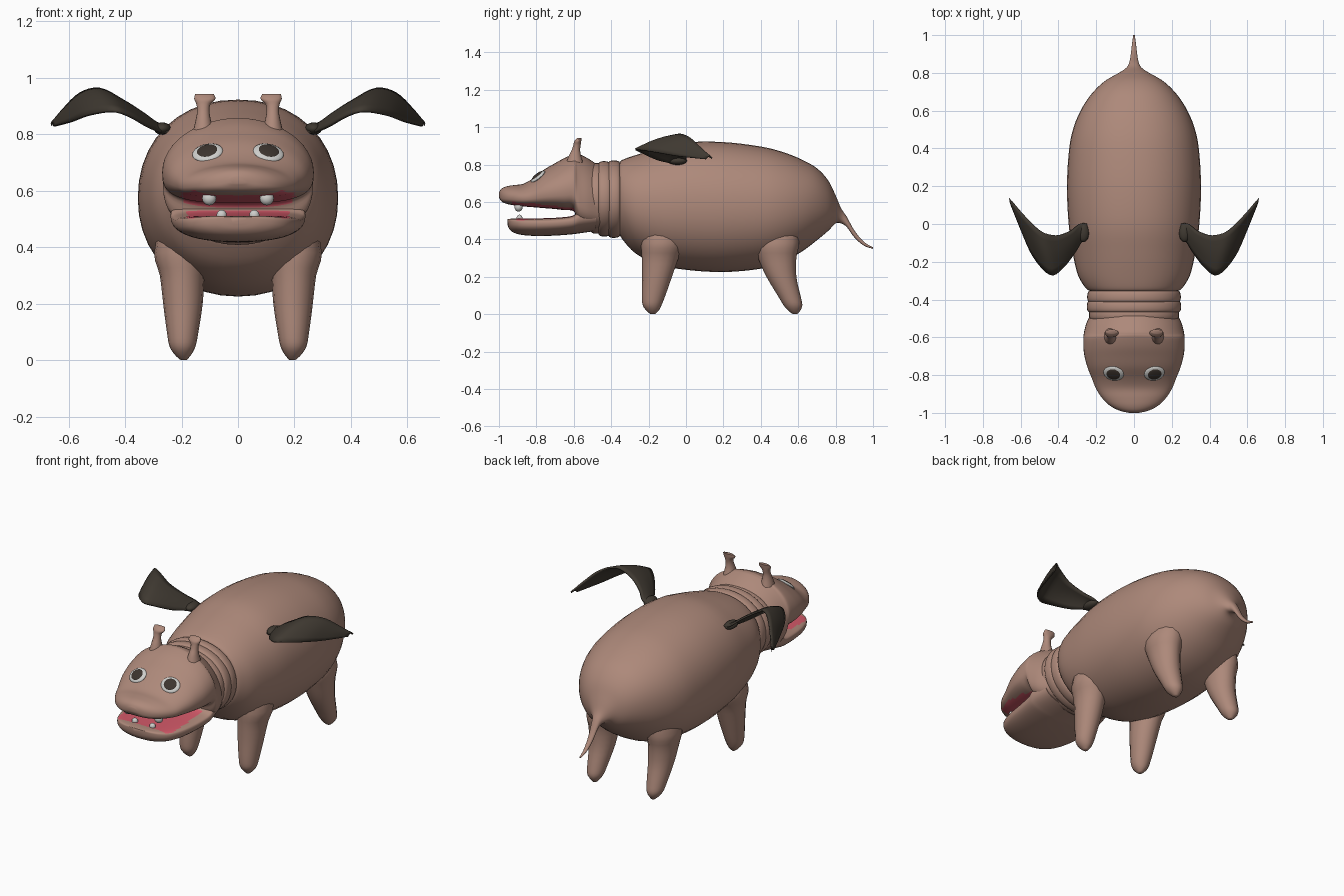
import bpy, bmesh, math
from mathutils import Vector, Matrix
from mathutils.bvhtree import BVHTree


def material(name, rgb):
    m = bpy.data.materials.new(name)
    m.diffuse_color = (*rgb, 1)
    return m


SKIN = material("brown_skin", (0.42, 0.25, 0.195))
WING = material("dark_wing", (0.05, 0.041, 0.031))
PINK = material("mouth_pink", (0.65, 0.10, 0.14))
WHITE = material("off_white", (0.62, 0.62, 0.60))
PUPIL = material("dark_pupil", (0.045, 0.034, 0.027))


def spline(pts, steps):
    """Smooth curve through rows of numbers."""
    out, n = [], len(pts)
    for i in range(n - 1):
        a, b, c, d = (pts[max(0, min(n - 1, i + k))] for k in (-1, 0, 1, 2))
        for s in range(steps):
            t = s / steps
            out.append([0.5 * (2 * q + (r - p) * t + (2 * p - 5 * q + 4 * r - u) * t * t
                               + (3 * q - p - 3 * r + u) * t ** 3)
                        for p, q, r, u in zip(a, b, c, d)])
    out.append(list(pts[-1]))
    return out


def finish(name, bm, mats, mirror=False, rule=None, angle=50, thick=0):
    bmesh.ops.recalc_face_normals(bm, faces=bm.faces[:])
    bm.normal_update()
    for f in bm.faces:
        if rule and rule(f.calc_center_median(), f.normal):
            f.material_index = 1
    me = bpy.data.meshes.new(name)
    bm.to_mesh(me)
    bm.free()
    for m in mats:
        me.materials.append(m)
    ob = bpy.data.objects.new(name, me)
    bpy.context.collection.objects.link(ob)
    bpy.ops.object.select_all(action='DESELECT')
    ob.select_set(True)
    bpy.context.view_layer.objects.active = ob
    bpy.ops.object.shade_smooth_by_angle(angle=math.radians(angle))
    if thick:
        mod = ob.modifiers.new("thickness", 'SOLIDIFY')
        mod.thickness, mod.offset = thick, 0
    if mirror:
        ob.modifiers.new("mirror", 'MIRROR').use_clip = False
    return ob


def loft(name, rows, axis='y', mats=(SKIN,), mirror=False, rule=None,
         bias=0.5, up=2.0, low=2.0, sides=32, steps=4):
    """Skin rounded sections: (t, a0, a1, b0, b1) along y (a=x, b=z) or z (a=x, b=y)."""
    bm = bmesh.new()
    rings = []
    for t, a0, a1, b0, b1 in spline(rows, steps):
        mid, half, w = (a0 + a1) / 2, (a1 - a0) / 2, b0 + (b1 - b0) * bias
        ring = []
        for k in range(sides):
            c, s = (f(2 * math.pi * k / sides) for f in (math.cos, math.sin))
            e = 2 / (up if s > 0 else low)
            a = mid + half * math.copysign(abs(c) ** e, c)
            b = w + (b1 - w if s > 0 else w - b0) * math.copysign(abs(s) ** e, s)
            ring.append(bm.verts.new((a, t, b) if axis == 'y' else (a, b, t)))
        rings.append(ring)
    for r, q in zip(rings, rings[1:]):
        for k in range(sides):
            j = (k + 1) % sides
            bm.faces.new((r[k], r[j], q[j], q[k]))
    bm.faces.new(rings[0])
    bm.faces.new(rings[-1])
    return finish(name, bm, mats, mirror, rule)


def sym(rows):
    """(y, half width, z low, z high) to full sections."""
    return [(y, -w, w, lo, hi) for y, w, lo, hi in rows]


def ellipsoid(name, mat, matrix, size, mirror=True):
    bm = bmesh.new()
    bmesh.ops.create_uvsphere(bm, u_segments=24, v_segments=12, radius=1,
                              matrix=matrix @ Matrix.Diagonal((*size, 1)))
    return finish(name, bm, (mat,), mirror)


# Barrel body running into the tail
loft("body_and_tail", sym([
    (-0.355, 0.23, 0.43, 0.81), (-0.34, 0.255, 0.40, 0.825), (-0.27, 0.297, 0.325, 0.85),
    (-0.15, 0.325, 0.265, 0.885), (0, 0.346, 0.237, 0.918), (0.2, 0.355, 0.225, 0.92),
    (0.4, 0.343, 0.243, 0.896), (0.52, 0.317, 0.28, 0.866), (0.62, 0.272, 0.335, 0.826),
    (0.70, 0.215, 0.395, 0.78), (0.76, 0.15, 0.445, 0.715), (0.80, 0.08, 0.485, 0.635),
    (0.83, 0.038, 0.485, 0.565), (0.86, 0.024, 0.465, 0.52), (0.90, 0.017, 0.41, 0.448),
    (0.95, 0.011, 0.367, 0.388), (1.0, 0.004, 0.349, 0.357)]), up=2.15, low=2.1, sides=40)

# Neck folds
for name, y, w, lo, hi in (("neck_fold_rear", -0.385, 0.248, 0.408, 0.822),
                           ("neck_fold_middle", -0.437, 0.25, 0.415, 0.818),
                           ("neck_fold_front", -0.478, 0.238, 0.43, 0.808)):
    loft(name, sym([(y + d, w - g, lo + g, hi - g) for d, g in
                    ((0.036, 0.03), (0.028, 0.007), (0, 0), (-0.026, 0.006), (-0.034, 0.03))]),
         up=2.1, low=2.1, sides=40)

# Skull with upper muzzle; the palate and back of the mouth are pink
skull = loft("skull", sym([
    (-0.46, 0.22, 0.45, 0.79), (-0.52, 0.25, 0.455, 0.83), (-0.565, 0.263, 0.47, 0.853),
    (-0.583, 0.266, 0.50, 0.857), (-0.60, 0.268, 0.55, 0.855), (-0.65, 0.268, 0.556, 0.835),
    (-0.70, 0.262, 0.562, 0.807), (-0.76, 0.246, 0.567, 0.772), (-0.82, 0.222, 0.572, 0.725),
    (-0.87, 0.202, 0.576, 0.697), (-0.92, 0.17, 0.582, 0.69), (-0.96, 0.13, 0.59, 0.683),
    (-0.987, 0.08, 0.603, 0.67), (-1.0, 0.025, 0.625, 0.65)]),
    mats=(SKIN, PINK), bias=0.38, low=3, sides=48,
    rule=lambda c, n: -0.93 < c.y < -0.57 and abs(c.x) < 0.2 and n.z < -0.3
    and (n.z < -0.85 or n.y < -0.4) and c.z < 0.6)

# Lower jaw with pink mouth floor
loft("lower_jaw", sym([
    (-0.48, 0.22, 0.445, 0.56), (-0.57, 0.238, 0.432, 0.548), (-0.61, 0.235, 0.427, 0.525),
    (-0.70, 0.225, 0.42, 0.515), (-0.80, 0.21, 0.418, 0.512), (-0.88, 0.182, 0.424, 0.511),
    (-0.925, 0.14, 0.438, 0.511), (-0.948, 0.085, 0.46, 0.509), (-0.955, 0.03, 0.485, 0.507)]),
    mats=(SKIN, PINK), bias=0.7, up=4, low=2.3, sides=48,
    rule=lambda c, n: n.z > 0.8 and abs(c.x) < 0.18 and -0.91 < c.y)

# Legs
loft("front_legs", [
    (0.50, 0.10, 0.27, -0.23, 0.0), (0.38, 0.105, 0.297, -0.24, -0.01),
    (0.30, 0.118, 0.277, -0.236, -0.04), (0.20, 0.125, 0.265, -0.234, -0.075),
    (0.10, 0.14, 0.252, -0.236, -0.11), (0.05, 0.15, 0.243, -0.232, -0.13),
    (0.02, 0.165, 0.225, -0.213, -0.145), (0.0, 0.182, 0.203, -0.19, -0.165)],
    axis='z', mirror=True, sides=16, steps=3)
loft("rear_legs", [
    (0.50, 0.10, 0.25, 0.36, 0.60), (0.38, 0.105, 0.285, 0.36, 0.605),
    (0.30, 0.118, 0.275, 0.385, 0.59), (0.20, 0.125, 0.265, 0.43, 0.59),
    (0.10, 0.14, 0.252, 0.49, 0.612), (0.05, 0.15, 0.243, 0.52, 0.622),
    (0.02, 0.165, 0.225, 0.545, 0.612), (0.0, 0.182, 0.203, 0.572, 0.595)],
    axis='z', mirror=True, sides=16, steps=3)

# Flared little ears
loft("ears", [
    (0.81, 0.085, 0.16, -0.64, -0.55), (0.85, 0.096, 0.15, -0.625, -0.562),
    (0.88, 0.101, 0.145, -0.61, -0.566), (0.905, 0.098, 0.147, -0.602, -0.563),
    (0.925, 0.08, 0.155, -0.597, -0.56), (0.942, 0.086, 0.152, -0.58, -0.558)],
    axis='z', mirror=True, sides=16)

# Eyes laid on the skull surface
bm = bmesh.new()
bm.from_mesh(skull.data)
hit, normal, _, _ = BVHTree.FromBMesh(bm).ray_cast(Vector((0.108, -2, 0.735)), Vector((0, 1, 0)))
bm.free()
turn = normal.to_track_quat('Z', 'Y').to_matrix().to_4x4() @ Matrix.Rotation(-0.25, 4, 'Z')
ellipsoid("eye_whites", WHITE, Matrix.Translation(hit) @ turn, (0.055, 0.047, 0.013))
ellipsoid("pupils", PUPIL, Matrix.Translation(hit + normal * 0.009) @ turn, (0.037, 0.034, 0.006))

# Teeth
ellipsoid("upper_teeth", WHITE, Matrix.Translation((0.102, -0.895, 0.573)), (0.025, 0.022, 0.025))
ellipsoid("lower_teeth", WHITE, Matrix.Translation((0.058, -0.89, 0.513)), (0.018, 0.016, 0.019))

# Wings: rows run from trailing edge to leading edge, root to tip
ribs = [
    (0.25, 0.00, 0.82, 0.24, -0.08, 0.805), (0.29, 0.00, 0.835, 0.275, -0.09, 0.81),
    (0.335, -0.035, 0.872, 0.32, -0.16, 0.828), (0.41, -0.06, 0.92, 0.385, -0.24, 0.865),
    (0.49, -0.04, 0.96, 0.445, -0.268, 0.882), (0.56, 0.02, 0.943, 0.53, -0.175, 0.868),
    (0.62, 0.085, 0.885, 0.59, -0.045, 0.845), (0.662, 0.14, 0.833, 0.65, 0.105, 0.828)]
bm = bmesh.new()
grid = []
for rib in spline(ribs, 4):
    back, front = Vector(rib[:3]), Vector(rib[3:])
    grid.append([bm.verts.new(back.lerp(front, k / 6) + Vector((0, 0, 0.012 * math.sin(math.pi * k / 6))))
                 for k in range(7)])
for r, q in zip(grid, grid[1:]):
    for k in range(6):
        bm.faces.new((r[k], r[k + 1], q[k + 1], q[k]))
finish("wings", bm, (WING,), mirror=True, thick=0.01)
ellipsoid("wing_roots", WING, Matrix.Translation((0.268, -0.045, 0.82)), (0.03, 0.05, 0.022))
